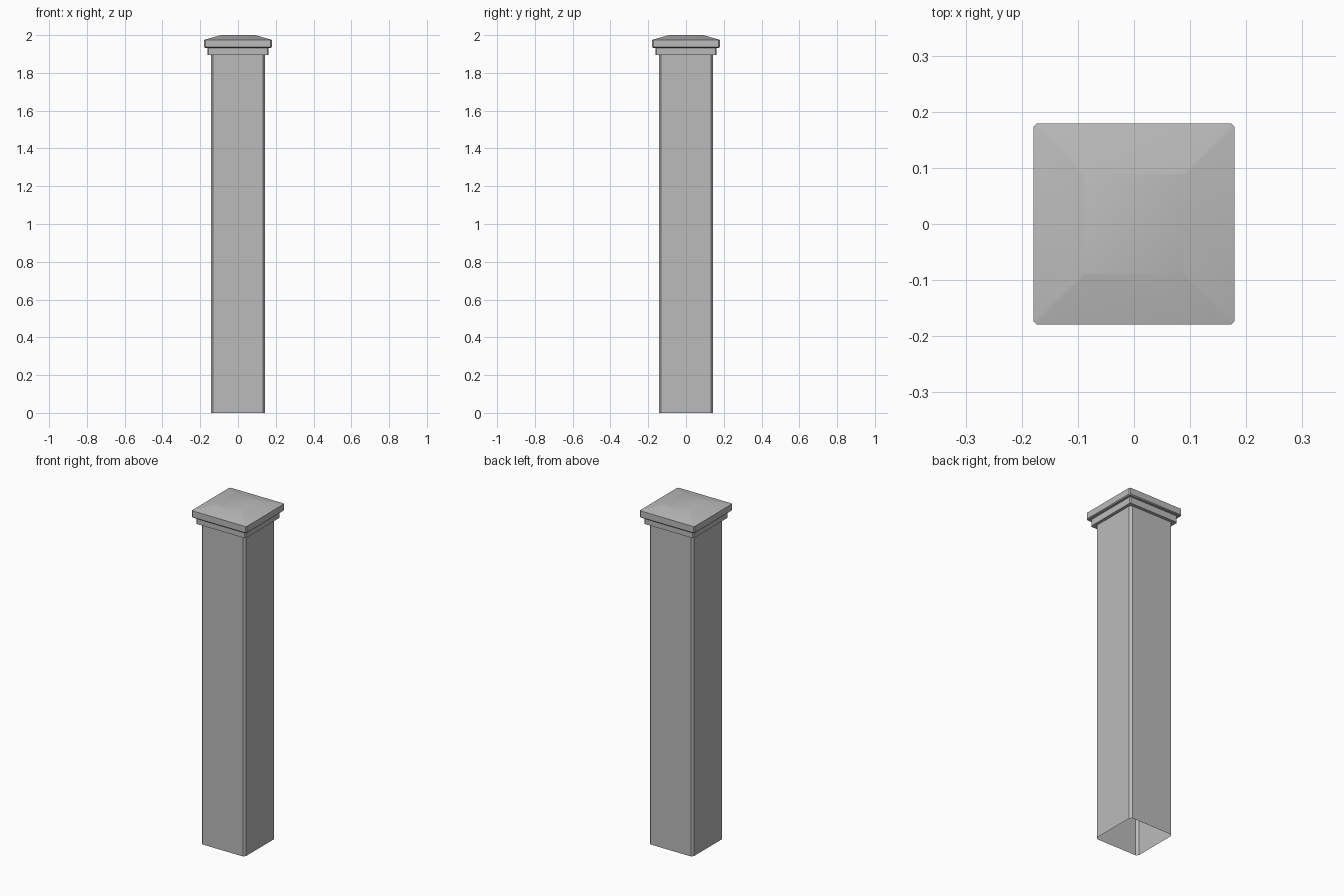
import bpy
import bmesh

cube = bpy.data.objects.get("Cube")
if cube:
    bpy.data.objects.remove(cube, do_unlink=True)

grey = bpy.data.materials.new("plain grey")
grey.use_nodes = True
grey.diffuse_color = (0.5, 0.5, 0.5, 1)
grey.node_tree.nodes["Principled BSDF"].inputs["Base Color"].default_value = (0.5, 0.5, 0.5, 1)


def square_ring(bm, half, chamfer, z):
    """Square outline with cut corners, counter-clockwise from above."""
    c = half - chamfer
    corner = [(half, -c), (half, c)]
    points = []
    for turn in range(4):
        points += corner
        corner = [(-y, x) for x, y in corner]
    return [bm.verts.new((x, y, z)) for x, y in points]


def loft(name, levels, close_top=False, smooth=False):
    """Skin a stack of (half width, chamfer, height) outlines."""
    bm = bmesh.new()
    rings = [square_ring(bm, *level) for level in levels]
    for low, high in zip(rings, rings[1:]):
        for i in range(len(low)):
            j = (i + 1) % len(low)
            bm.faces.new((low[i], low[j], high[j], high[i]))
    if close_top:
        bm.faces.new(rings[-1])
    mesh = bpy.data.meshes.new(name)
    bm.to_mesh(mesh)
    bm.free()
    mesh.materials.append(grey)
    obj = bpy.data.objects.new(name, mesh)
    bpy.context.collection.objects.link(obj)
    if smooth:
        bpy.ops.object.select_all(action="DESELECT")
        obj.select_set(True)
        bpy.context.view_layer.objects.active = obj
        bpy.ops.object.shade_smooth_by_angle(angle=0.6)
    return obj


# Hollow shaft, open at the foot
loft("post_shaft", [(0.144, 0.012, 0), (0.144, 0.012, 1.895)])

# Lower moulding under the cap
loft("cap_moulding", [(0.144, 0.012, 1.895), (0.162, 0.006, 1.895),
                      (0.162, 0.006, 1.933)])

# Overhanging cap with a softly sloped top
loft("post_cap", [(0.144, 0.012, 1.933), (0.174, 0.006, 1.933),
                  (0.179, 0.006, 1.938), (0.179, 0.006, 1.975),
                  (0.09, 0.003, 2.0)], close_top=True, smooth=True)
